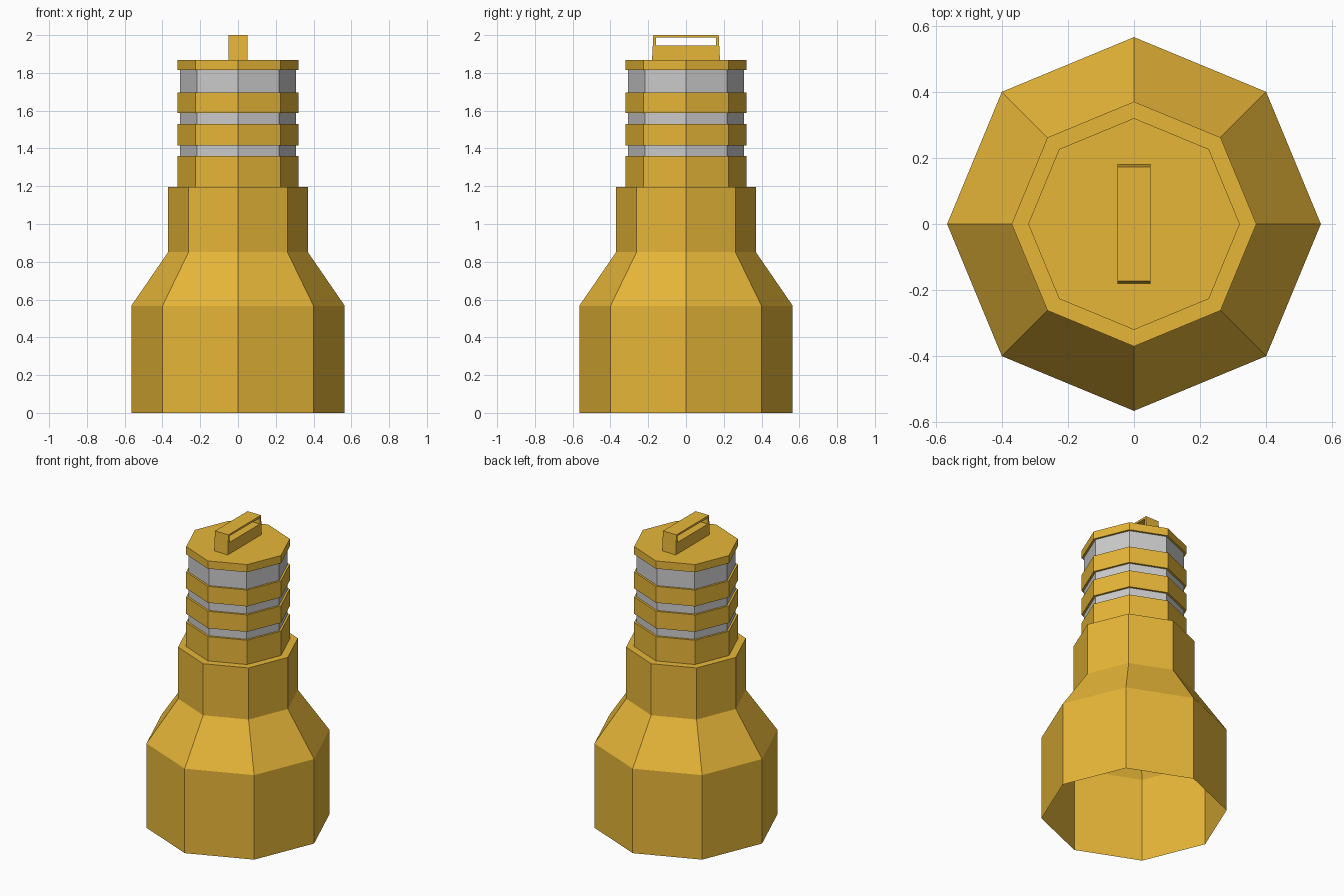
import bpy
import bmesh
from math import cos, sin, pi

if "Cube" in bpy.data.objects:
    bpy.data.objects.remove(bpy.data.objects["Cube"])

SIDES = 8


def material(name, rgba):
    mat = bpy.data.materials.new(name)
    mat.diffuse_color = rgba
    mat.use_nodes = True
    mat.node_tree.nodes["Principled BSDF"].inputs["Base Color"].default_value = mat.diffuse_color
    return mat


ORANGE = material("orange_paint", (0.80, 0.47, 0.04, 1))
GREY = material("grey_metal", (0.62, 0.62, 0.62, 1))


def finish(name, bm, mat):
    mesh = bpy.data.meshes.new(name)
    bm.to_mesh(mesh)
    bm.free()
    mesh.materials.append(mat)
    obj = bpy.data.objects.new(name, mesh)
    bpy.context.collection.objects.link(obj)
    return obj


def lathe(name, profile, mat, cap_top=False):
    """Eight-sided shell through (radius, height) points, listed bottom to top."""
    bm = bmesh.new()
    rings = [[bm.verts.new((r * cos(2 * pi * i / SIDES), r * sin(2 * pi * i / SIDES), z))
              for i in range(SIDES)] for r, z in profile]
    for low, high in zip(rings, rings[1:]):
        for i in range(SIDES):
            j = (i + 1) % SIDES
            bm.faces.new((low[i], low[j], high[j], high[i]))
    if cap_top:
        bm.faces.new(rings[-1])
    return finish(name, bm, mat)


R_BAND, R_CORE = 0.32, 0.306

# Wide open-bottomed base, shoulder, collar and lowest band
lathe("base_shell", [(0.565, 0), (0.565, 0.567), (0.37, 0.851), (0.37, 1.197),
                     (R_BAND, 1.197), (R_BAND, 1.36), (R_CORE, 1.36)], ORANGE)

# Raised bands on the neck
for i, (z0, z1) in enumerate([(1.416, 1.53), (1.587, 1.697)]):
    lathe(f"neck_band_{i + 1}", [(R_CORE, z0), (R_BAND, z0), (R_BAND, z1), (R_CORE, z1)], ORANGE)

# Top cap
lathe("top_cap", [(R_CORE, 1.816), (R_BAND, 1.816), (R_BAND, 1.868)], ORANGE, cap_top=True)

# Recessed grey strips between the bands
for i, (z0, z1) in enumerate([(1.36, 1.416), (1.53, 1.587), (1.697, 1.816)]):
    lathe(f"grey_strip_{i + 1}", [(R_CORE, z0), (R_CORE, z1)], GREY)

# Carry handle: tapered frame around a slot, extruded across x
outer = [(-0.18, 1.868), (0.18, 1.868), (0.173, 2.0), (-0.173, 2.0)]
inner = [(-0.16, 1.945), (0.16, 1.945), (0.16, 1.987), (-0.16, 1.987)]
bm = bmesh.new()
out_v, in_v = [[[bm.verts.new((x, y, z)) for y, z in loop] for x in (-0.05, 0.05)]
               for loop in (outer, inner)]
for i in range(4):
    j = (i + 1) % 4
    for s in (0, 1):
        bm.faces.new((out_v[s][i], out_v[s][j], in_v[s][j], in_v[s][i]))
    for loop in (out_v, in_v):
        bm.faces.new((loop[0][i], loop[0][j], loop[1][j], loop[1][i]))
bmesh.ops.recalc_face_normals(bm, faces=bm.faces)
finish("top_handle", bm, ORANGE)
